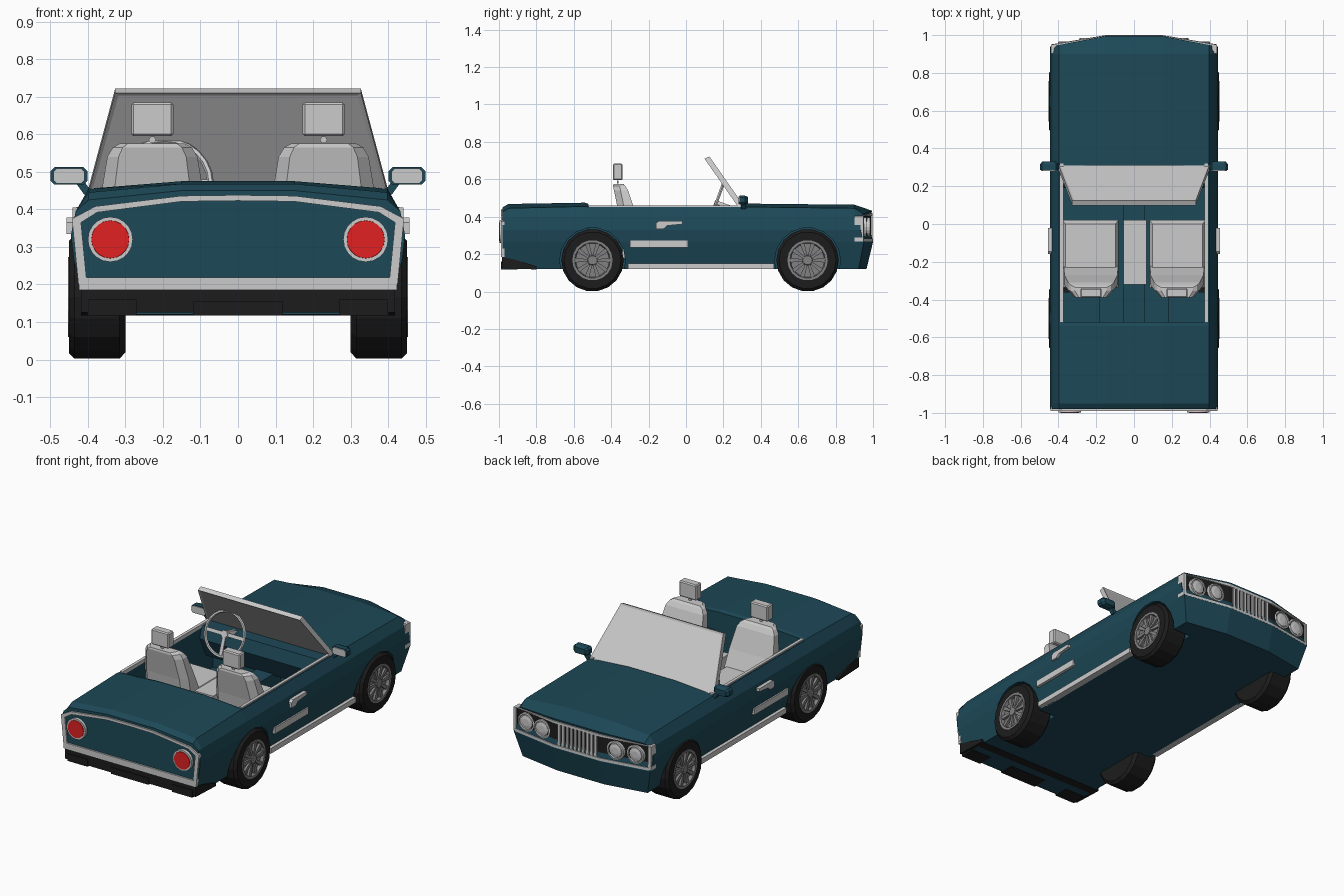
import bpy, bmesh, math
from mathutils import Vector

if "Cube" in bpy.data.objects:
    bpy.data.objects.remove(bpy.data.objects["Cube"])


def material(name, rgb):
    m = bpy.data.materials.new(name)
    m.diffuse_color = (*rgb, 1)
    m.use_nodes = True
    m.node_tree.nodes["Principled BSDF"].inputs["Base Color"].default_value = m.diffuse_color
    return m


TEAL = material("teal_paint", (0.012, 0.065, 0.095))
BLACK = material("black_rubber", (0.012, 0.012, 0.012))
RED = material("red_lens", (0.75, 0.015, 0.015))
RIM = material("rim_grey", (0.22, 0.22, 0.22))


def finish(name, bm, mat=None, mirror=False):
    if mirror:
        dup = bmesh.ops.duplicate(bm, geom=bm.verts[:] + bm.edges[:] + bm.faces[:])
        for v in dup["geom"]:
            if isinstance(v, bmesh.types.BMVert):
                v.co.x *= -1
    bmesh.ops.recalc_face_normals(bm, faces=bm.faces[:])
    me = bpy.data.meshes.new(name)
    bm.to_mesh(me)
    bm.free()
    ob = bpy.data.objects.new(name, me)
    bpy.context.collection.objects.link(ob)
    if mat:
        me.materials.append(mat)
    return ob


def loft(name, rings, mat=None, mirror=False, strip_caps=False):
    bm = bmesh.new()
    vs = [[bm.verts.new(p) for p in r] for r in rings]
    n = len(vs[0])
    for a, b in zip(vs, vs[1:]):
        for i in range(n):
            j = (i + 1) % n
            bm.faces.new((a[i], a[j], b[j], b[i]))
    for r in (vs[0], vs[-1]):
        if strip_caps:
            for i in range(n // 2 - 1):
                bm.faces.new((r[i], r[i + 1], r[n - 2 - i], r[n - 1 - i]))
        else:
            bm.faces.new(r)
    bmesh.ops.remove_doubles(bm, verts=bm.verts[:], dist=0.0005)
    return finish(name, bm, mat, mirror)


def rect(x0, x1, y0, y1, z):
    return [(x0, y0, z), (x1, y0, z), (x1, y1, z), (x0, y1, z)]


def box(name, x0, x1, y0, y1, z0, z1, mat=None, mirror=False):
    return loft(name, [rect(x0, x1, y0, y1, z0), rect(x0, x1, y0, y1, z1)], mat, mirror)


def lathe(name, prof, centre, axis="x", n=18, mat=None, mirror=False):
    c = Vector(centre)
    rings = []
    for d, r in prof:
        ring = []
        for i in range(n):
            a = 2 * math.pi * i / n
            u, w = r * math.cos(a), r * math.sin(a)
            ring.append(c + Vector((d, u, w) if axis == "x" else (u, d, w)))
        rings.append(ring)
    return loft(name, rings, mat, mirror)


def sweep(x):
    return max(0, abs(x) - 0.15) * 0.17


def cut(ob, cutter):
    cutter.hide_render = True
    m = ob.modifiers.new("cut", "BOOLEAN")
    m.operation, m.solver, m.object = "DIFFERENCE", "EXACT", cutter
    bpy.context.view_layer.objects.active = ob
    bpy.ops.object.modifier_apply(modifier=m.name)
    bpy.data.objects.remove(cutter)


# body shell: cross-sections from tail to nose
def section(y, edge, top, nose=None, clamp=1.0):
    pts = [(0.40, 0.12), (0.437, 0.265), (0.445, 0.33), (0.432, 0.395), (0.398, edge), (0.15, top)]
    half = []
    for i, (x, z) in enumerate(pts):
        x = min(x, clamp)
        half.append((x, nose[i] - sweep(x) if nose else y, z))
    return half + [(-x, yy, z) for x, yy, z in reversed(half)]


NOSE = [0.965, 1.0, 0.983, 0.983, 0.99, 0.995]
body = loft("body", [
    section(-0.98, 0.425, 0.45), section(-0.95, 0.445, 0.468), section(-0.54, 0.455, 0.475),
    section(-0.52, 0.452, 0.468), section(0.33, 0.452, 0.47), section(0.90, 0.445, 0.464),
    section(0, 0.415, 0.432, NOSE), section(0, 0.415, 0.432, NOSE, 0.15)], TEAL, strip_caps=True)
cut(body, box("cockpit_cutter", -0.378, 0.378, -0.52, 0.31, 0.17, 0.8))
for wy in (-0.5, 0.65):
    cut(body, lathe("arch_cutter", [(0.285, 0.176), (0.6, 0.176)], (0, wy, 0.165), mirror=True))

# wheels
for label, wy in (("rear", -0.5), ("front", 0.65)):
    c = (0, wy, 0.167)
    lathe(label + "_tyres", [(0.30, 0.15), (0.315, 0.167), (0.435, 0.167), (0.45, 0.152),
                             (0.45, 0.105), (0.432, 0.10)], c, mat=BLACK, mirror=True)
    lathe(label + "_rim_dishes", [(0.425, 0.1), (0.434, 0.1)], c, mat=RIM, mirror=True)
    lathe(label + "_rim_rings", [(0.43, 0.108), (0.452, 0.108), (0.452, 0.095), (0.434, 0.09)], c,
          mat=RIM, mirror=True)
    lathe(label + "_hubs", [(0.43, 0.03), (0.452, 0.025)], c, n=10, mat=RIM, mirror=True)
    for k in range(10):
        a = 2 * math.pi * k / 10
        d, t = Vector((0, math.cos(a), math.sin(a))), Vector((0, -math.sin(a), math.cos(a)))
        o = Vector(c)
        rings = [[o + Vector((x, 0, 0)) + d * r + t * s for r, s in
                  ((0.02, -0.006), (0.097, -0.012), (0.097, 0.012), (0.02, 0.006))] for x in (0.43, 0.447)]
        loft(label + "_spoke", rings, RIM, mirror=True)

# windscreen with inset glass
lo, hi = [(-0.4, 0.315, 0.45), (0.4, 0.315, 0.45)], [(0.327, 0.125, 0.722), (-0.327, 0.125, 0.722)]
front = [Vector(p) for p in lo + hi]
screen = loft("windscreen", [front, [p + Vector((0, -0.026, -0.012)) for p in front]])
bm = bmesh.new()
bm.from_mesh(screen.data)
big = sorted(bm.faces, key=lambda f: -f.calc_area())[:2]
bmesh.ops.inset_individual(bm, faces=big, thickness=0.014, depth=-0.004)
bm.to_mesh(screen.data)
bm.free()

# cockpit trim, dashboard, console and rear shelf
box("door_rails", 0.374, 0.392, -0.52, 0.32, 0.44, 0.46, mirror=True)
loft("dashboard", [rect(-0.378, 0.378, 0.25, 0.32, 0.26), rect(-0.378, 0.378, 0.19, 0.32, 0.38),
                   rect(-0.378, 0.378, 0.21, 0.32, 0.45)], TEAL)
box("tunnel", -0.055, 0.055, -0.52, 0.31, 0.16, 0.27, TEAL)
box("console", -0.055, 0.065, -0.32, 0.02, 0.2, 0.36)
box("rear_shelf", 0.18, 0.378, -0.52, -0.36, 0.17, 0.36, TEAL, mirror=True)

# seats
S = 0.228
loft("seat_cushions", [rect(S - 0.145, S + 0.15, -0.34, 0.0, 0.18), rect(S - 0.145, S + 0.15, -0.34, 0.02, 0.30),
                       rect(S - 0.13, S + 0.135, -0.33, 0.0, 0.33)], mirror=True)


def back_ring(hw, y0, y1, z):
    return [(S - hw * 0.75, y0, z), (S + hw * 0.75, y0, z), (S + hw, y0 + 0.035, z),
            (S + hw, y1, z), (S - hw, y1, z), (S - hw, y0 + 0.035, z)]


loft("seat_backs", [back_ring(0.145, -0.34, -0.21, 0.28), back_ring(0.14, -0.36, -0.27, 0.42),
                    back_ring(0.12, -0.385, -0.31, 0.54), back_ring(0.105, -0.39, -0.325, 0.565),
                    back_ring(0.085, -0.388, -0.335, 0.576)], mirror=True)
head = box("headrests", S - 0.056, S + 0.056, -0.39, -0.34, 0.595, 0.685, mirror=True)
bev = head.modifiers.new("bevel", "BEVEL")
bev.width, bev.segments = 0.006, 1
lathe("headrest_posts", [(-0.37, 0.01), (-0.36, 0.01)], (S, 0, 0.585), axis="y", n=6, mirror=True)

# steering wheel and column
W = Vector((-0.195, 0.16, 0.468))
bpy.ops.mesh.primitive_torus_add(major_segments=24, minor_segments=6, major_radius=0.122, minor_radius=0.009,
                                 location=W, rotation=(math.radians(70), 0, 0))
bpy.context.object.name = "steering_wheel"
up, fwd = Vector((0, 0.34, 0.94)), Vector((0, 0.94, -0.34))
for d in (Vector((1, 0, 0)), Vector((-1, 0, 0)), -up):
    s = d.cross(fwd) * 0.01
    loft("wheel_spoke", [[W + q + f for q in (s, d * 0.12 + s, d * 0.12 - s, -s)]
                         for f in (fwd * -0.005, fwd * 0.005)])
hexagon = [math.cos(k * math.pi / 3) * Vector((1, 0, 0)) + math.sin(k * math.pi / 3) * up for k in range(6)]
loft("steering_column", [[W + h * 0.022 + fwd * f for h in hexagon] for f in (-0.01, 0.1)])


# door mirrors
def mirror_ring(y, k):
    pts = [(0.046, 0.012), (0.036, 0.022), (-0.036, 0.022), (-0.046, 0.012),
           (-0.046, -0.012), (-0.036, -0.022), (0.036, -0.022), (0.046, -0.012)]
    return [(0.45 + x * k, y, 0.489 + z * k) for x, z in pts]


loft("mirror_housings", [mirror_ring(0.285, 1.06), mirror_ring(0.315, 1.06), mirror_ring(0.332, 0.75)], TEAL, True)
loft("mirror_glasses", [mirror_ring(0.281, 0.9), mirror_ring(0.29, 0.9)], mirror=True)
loft("mirror_stalks", [rect(0.385, 0.41, 0.295, 0.32, 0.44), rect(0.41, 0.435, 0.295, 0.32, 0.475)], TEAL, True)

# door handles, side vents and sills
handle = [(-0.16, 0.335), (-0.16, 0.365), (-0.145, 0.378), (-0.02, 0.378), (-0.02, 0.36), (-0.1, 0.352), (-0.12, 0.335)]
loft("door_handles", [[(x, y, z) for y, z in handle] for x in (0.432, 0.456)], mirror=True)
box("side_vents", 0.42, 0.446, -0.3, 0.01, 0.235, 0.272, mirror=True)
box("sills", 0.39, 0.427, -0.31, 0.47, 0.12, 0.15, mirror=True)

# tail: chrome surround, lamps and bumper
arch = [(0, 0.438), (0.15, 0.436), (0.38, 0.408), (0.442, 0.375), (0.425, 0.2), (0.402, 0.2),
        (0.418, 0.365), (0.375, 0.392), (0.15, 0.421), (0, 0.423)]
loft("tail_surround", [[(x, y, z) for x, z in arch] for y in (-0.989, -0.97)], mirror=True)
box("tail_strip", -0.424, 0.424, -0.99, -0.97, 0.185, 0.219)
lathe("tail_lamp_rings", [(-0.997, 0.06), (-0.97, 0.06)], (0.34, 0, 0.32), "y", 20, mirror=True)
lathe("tail_lamps", [(-1.0, 0.05), (-0.98, 0.053)], (0.34, 0, 0.32), "y", 20, RED, True)
skirt = [(-0.985, 0.125), (-0.985, 0.185), (-0.92, 0.172), (-0.8, 0.135), (-0.8, 0.118)]
loft("rear_skirt", [[(x, y, z) for y, z in skirt] for x in (-0.418, 0.418)], BLACK)
box("rear_diffuser", -0.12, 0.12, -0.99, -0.9, 0.118, 0.155, BLACK)
box("rear_bumper_corners", 0.27, 0.4, -0.99, -0.9, 0.118, 0.16, BLACK, True)


# nose: dark fascia, chrome frame, grille and headlamps following the swept front
def nose_strip(name, xs, z0, z1, y0, y1, mat=None, mirror=False, drop=0.0):
    rings = []
    for x in xs:
        s, d = sweep(x), drop * sweep(x)
        rings.append([(x, y0 - s, z0), (x, y1 - s, z0), (x, y1 - s, z1 - d), (x, y0 - s, z1 - d)])
    return loft(name, rings, mat, mirror)


full = (-0.43, -0.15, 0.15, 0.43)
nose_strip("front_fascia", full, 0.28, 0.412, 0.96, 0.988, BLACK, drop=0.3)
nose_strip("fascia_top_trim", full, 0.405, 0.42, 0.96, 0.998, drop=0.3)
nose_strip("fascia_bottom_trim", full, 0.268, 0.284, 0.96, 1.0)
nose_strip("fascia_side_trims", (0.424, 0.44), 0.268, 0.405, 0.95, 0.998, mirror=True)
for k in range(10):
    x = -0.117 + 0.026 * k
    nose_strip("grille_bar", (x - 0.007, x + 0.007), 0.284, 0.407, 0.97, 0.997)
for x in (0.235, 0.35):
    y = 0.988 - sweep(x)
    lathe("headlamp_rings", [(-0.02, 0.053), (0.01, 0.053), (0.012, 0.045), (0.005, 0.043)], (x, y, 0.344), "y", 18,
          mirror=True)
    lathe("headlamp_lenses", [(0.0, 0.042), (0.008, 0.038), (0.012, 0.02)], (x, y, 0.344), "y", 18, mirror=True)
